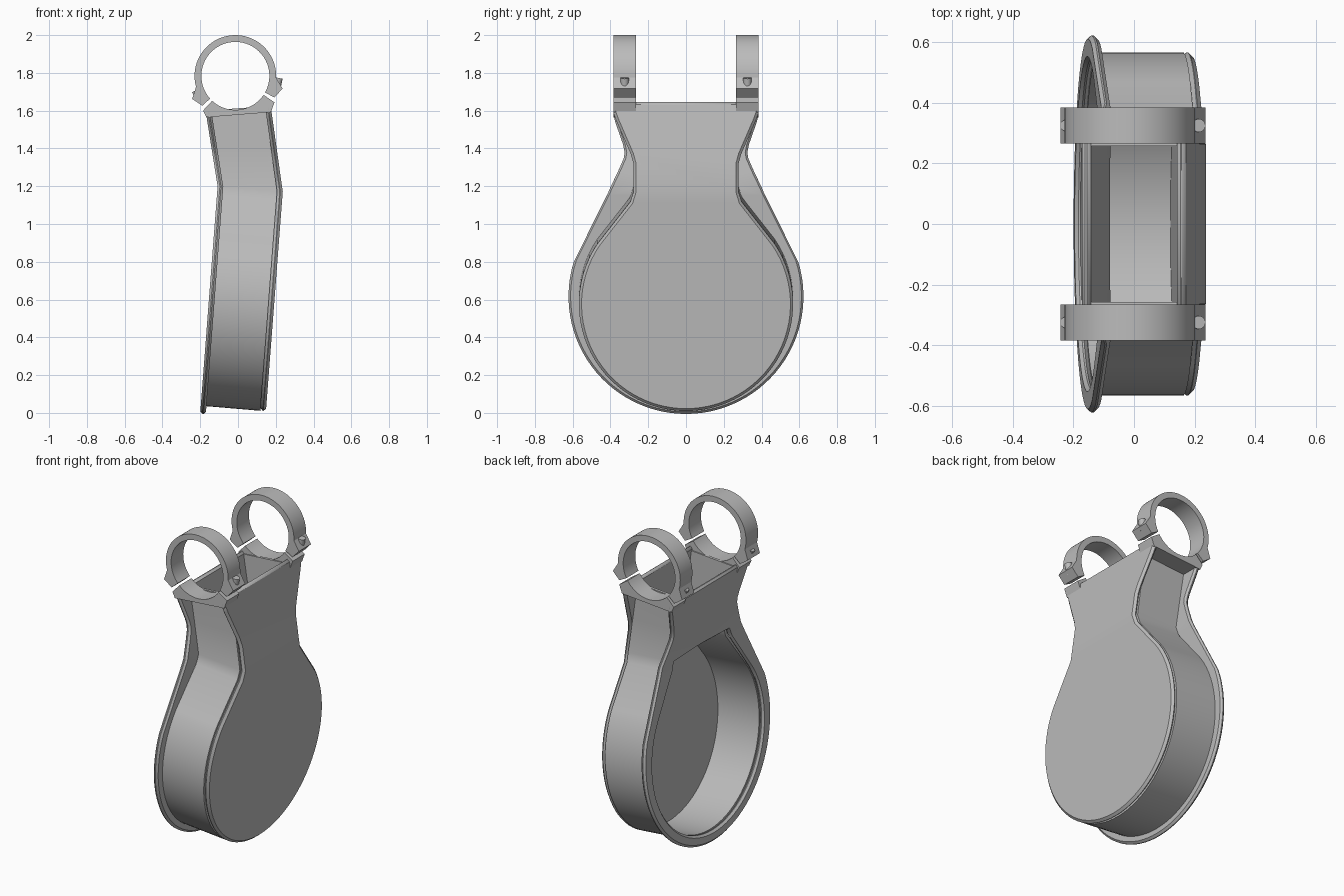
import bpy, bmesh
from math import sin, cos, radians
from mathutils import Vector, Matrix

cube = bpy.data.objects.get("Cube")
if cube:
    bpy.data.objects.remove(cube, do_unlink=True)

grey = bpy.data.materials.new("plain grey")
grey.use_nodes = True
grey.diffuse_color = (0.5, 0.5, 0.5, 1)
grey.node_tree.nodes["Principled BSDF"].inputs["Base Color"].default_value = (0.5, 0.5, 0.5, 1)

DEPTH = 0.345       # housing depth from open rim to closed face
SKIN = 0.03         # thickness of the closed face and the rim flange
BEND = 1.2          # height where the neck leans back
RING_C = Vector((-0.014, 0, 1.784))
RING_AXIS = 96.5    # direction of the clamp's top, degrees


def finish(name, bm, bevel=0.0):
    bmesh.ops.recalc_face_normals(bm, faces=bm.faces)
    mesh = bpy.data.meshes.new(name)
    bm.to_mesh(mesh)
    bm.free()
    mesh.materials.append(grey)
    ob = bpy.data.objects.new(name, mesh)
    bpy.context.collection.objects.link(ob)
    if bevel:
        mod = ob.modifiers.new("edge", "BEVEL")
        mod.width, mod.segments = bevel, 1
        mod.limit_method, mod.angle_limit = "ANGLE", radians(50)
    bpy.ops.object.select_all(action="DESELECT")
    ob.select_set(True)
    bpy.context.view_layer.objects.active = ob
    bpy.ops.object.shade_smooth_by_angle(angle=radians(30))
    return ob


def place(s, y, z):
    """Bend a flat outline point at depth s into the leaning housing."""
    if z < BEND:
        x, k = -0.2 + 0.092 * z / BEND, -0.085
    else:
        t = (z - BEND) / 0.42
        x, k = -0.108 - 0.067 * t, -0.085 + 0.165 * t
    return Vector((x + s, y, z + k * s))


def half(radius, centre, end_angle, neck, n=28):
    """Half outline: arc from the bottom up, then the neck points."""
    arc = []
    for i in range(n + 1):
        a = radians(-90 + (end_angle + 90) * i / n)
        arc.append((0.0 if i == 0 else radius * cos(a), centre + radius * sin(a)))
    return arc + neck


def band(name, outer, inner, s0, s1, bevel=0.0, merge_flat=False):
    """Mirrored solid between two matching half outlines."""
    bm = bmesh.new()
    verts = {}

    def face(*pts):
        loop = []
        for p in pts:
            key = tuple(round(c, 5) for c in p)
            if key not in verts:
                verts[key] = bm.verts.new(place(*p))
            if verts[key] not in loop:
                loop.append(verts[key])
        if len(loop) > 2:
            bm.faces.new(loop)

    for side in (1, -1):
        o = [(side * y, z) for y, z in outer]
        q = [(side * y, z) for y, z in inner]
        for i in range(len(o) - 1):
            for s in (s0, s1):
                face((s, *o[i]), (s, *o[i + 1]), (s, *q[i + 1]), (s, *q[i]))
            for line in (o, q):
                if line[i][0] or line[i + 1][0]:
                    face((s0, *line[i]), (s0, *line[i + 1]), (s1, *line[i + 1]), (s1, *line[i]))
        face((s0, *o[-1]), (s1, *o[-1]), (s1, *q[-1]), (s0, *q[-1]))
    if merge_flat:
        bmesh.ops.recalc_face_normals(bm, faces=bm.faces)
        bmesh.ops.dissolve_limit(bm, angle_limit=radians(1), verts=bm.verts, edges=bm.edges)
    return finish(name, bm, bevel)


# Closed face of the housing
plate = half(0.567, 0.605, 34, [(0.295, 1.145), (0.278, BEND), (0.278, 1.33), (0.292, 1.375),
                                (0.373, 1.54), (0.385, 1.57), (0.385, 1.62)])
band("face_plate", plate, [(0.0, z) for y, z in plate], DEPTH - SKIN, DEPTH, 0.014, True)

# Side wall, open at the top of the neck
wall_out = half(0.567, 0.605, 34, [(0.295, 1.145), (0.278, BEND), (0.275, 1.4), (0.275, 1.6)])
wall_in = half(0.543, 0.605, 34, [(0.275, 1.145), (0.26, BEND), (0.258, 1.4), (0.258, 1.6)])
band("side_wall", wall_out, wall_in, SKIN, DEPTH - SKIN)

# Wide rim flange with the round opening, closed across the neck
rim_out = half(0.622, 0.618, 17, [(0.42, 1.15), (0.398, BEND), (0.355, 1.29), (0.329, 1.35), (0.325, 1.38),
                                  (0.333, 1.42), (0.375, 1.54), (0.385, 1.58), (0.385, 1.612)])
rim_in = half(0.543, 0.605, 34, [(0.285, 1.15), (0.268, BEND)])
rim_in += [(0.0, BEND)] + [(0.0, z) for y, z in rim_out[len(rim_in) + 1:]]
band("rim_flange", rim_out, rim_in, 0.0, SKIN, 0.012)


def polar(r, rel):
    """Point at radius r, rel degrees away from the clamp's top."""
    a = radians(RING_AXIS - rel)
    return RING_C + Vector((r * cos(a), 0, r * sin(a)))


def slab(name, points, y0, y1):
    bm = bmesh.new()
    f = bm.faces.new([bm.verts.new((p[0], y0, p[2])) for p in points])
    out = bmesh.ops.extrude_face_region(bm, geom=[f])["geom"]
    moved = [v for v in out if isinstance(v, bmesh.types.BMVert)]
    bmesh.ops.translate(bm, verts=moved, vec=(0, y1 - y0, 0))
    return finish(name, bm)


def fastener(name, rel, y, radius, length, sides):
    bm = bmesh.new()
    bmesh.ops.create_cone(bm, cap_ends=True, segments=sides, radius1=radius, radius2=radius, depth=length)
    tangent = polar(1, rel + 90) - RING_C
    turn = Vector((0, 0, 1)).rotation_difference(tangent).to_matrix().to_4x4()
    pos = polar(0.226, rel) + Vector((0, y, 0))
    bmesh.ops.transform(bm, matrix=Matrix.Translation(pos) @ turn, verts=bm.verts)
    return finish(name, bm)


# Clamp outlines: split ring with ears, and the saddle below it
EAR = [(0.236, 125.5), (0.259, 111.5), (0.216, 99)]
steps = 40
cap = [polar(r, -a) for r, a in EAR]
cap += [polar(0.216, -99 + 198 * i / steps) for i in range(1, steps)]
cap += [polar(r, a) for r, a in reversed(EAR)]
cap += [polar(0.18, 125.5 - 251 * i / steps) for i in range(steps + 1)]

saddle = [polar(0.18, 130.5 + 99 * i / 20) for i in range(21)]
saddle += [polar(0.25, 229.5), Vector((-0.168, 0, 1.565)),
           Vector((0.174, 0, 1.592)), polar(0.25, 130.5)]

for label, side in (("front", -1), ("back", 1)):
    y0, y1 = sorted((side * 0.265, side * 0.385))
    slab(label + "_clamp_ring", cap, y0, y1)
    slab(label + "_clamp_saddle", saddle, y0, y1)
    fastener(label + "_clamp_bolt", 108, side * 0.325, 0.022, 0.07, 16)
    fastener(label + "_clamp_nut", -110, side * 0.325, 0.02, 0.05, 6)
